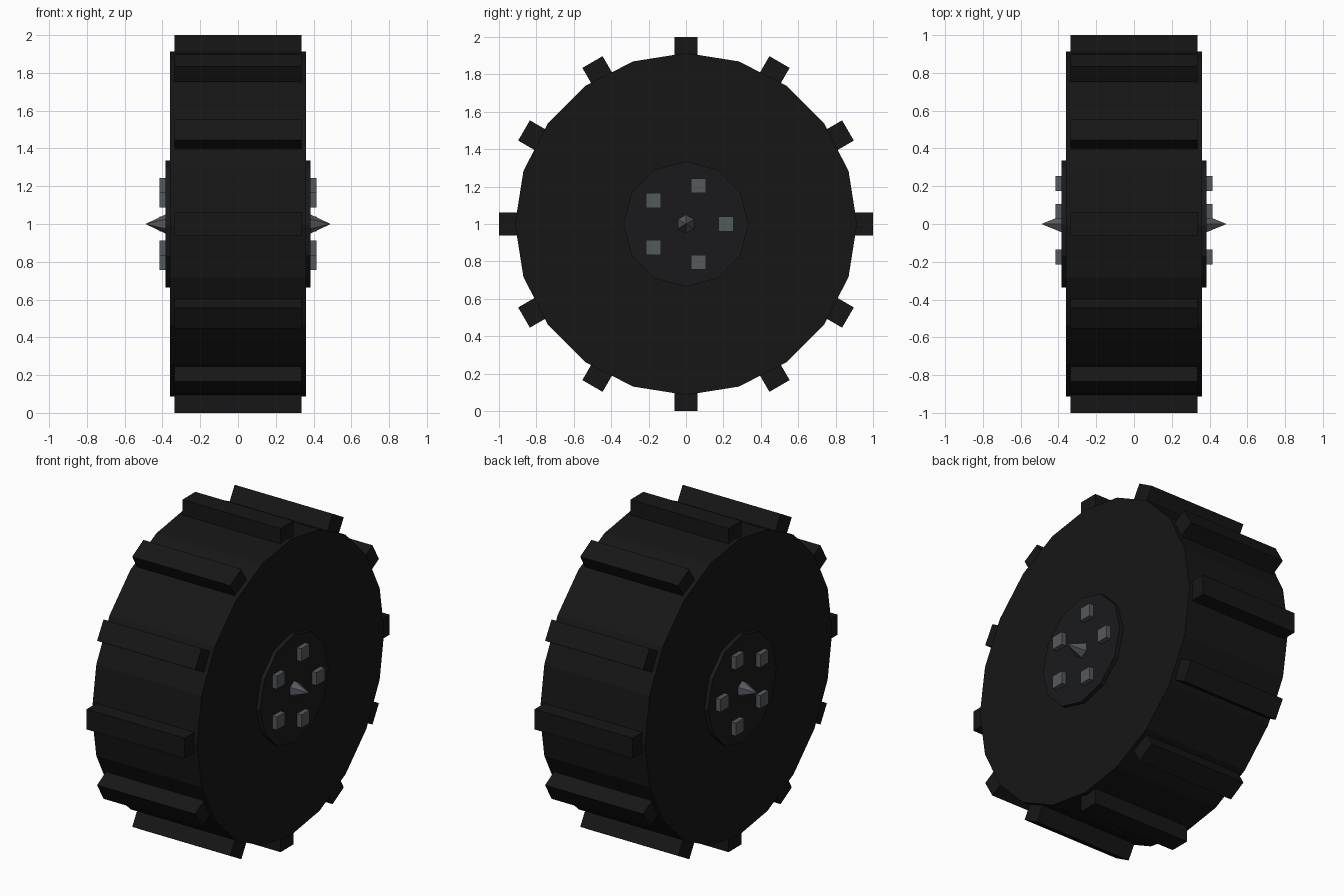
import bpy
from math import pi, sin, cos
from mathutils import Matrix

if "Cube" in bpy.data.objects:
    bpy.data.objects.remove(bpy.data.objects["Cube"])


def material(name, rgb):
    m = bpy.data.materials.new(name)
    m.diffuse_color = (*rgb, 1)
    m.use_nodes = True
    m.node_tree.nodes["Principled BSDF"].inputs["Base Color"].default_value = m.diffuse_color
    return m


rubber = material("rubber", (0.008, 0.008, 0.008))
dark_metal = material("dark_metal", (0.010, 0.010, 0.012))
steel = material("steel", (0.09, 0.10, 0.11))


def finish(name, mat):
    ob = bpy.context.object
    ob.name = name
    ob.data.materials.append(mat)
    bpy.ops.object.transform_apply(location=True, rotation=True, scale=True)
    return ob


def disc(name, sides, r1, r2, x0, x1, mat):
    # Tapered disc along the axle, first corner pointing up
    s = 1 if x1 > x0 else -1
    bpy.ops.mesh.primitive_cone_add(vertices=sides, radius1=r1, radius2=r2,
                                    depth=abs(x1 - x0),
                                    location=((x0 + x1) / 2, 0, 1),
                                    rotation=(0, s * pi / 2, 0))
    ob = finish(name, mat)
    ob.data.transform(Matrix.Translation((0, 0, 1))
                      @ Matrix.Rotation(pi / 2, 4, 'X')
                      @ Matrix.Translation((0, 0, -1)))


def block(name, size, loc, rot, mat):
    bpy.ops.mesh.primitive_cube_add(size=1, location=loc, rotation=(rot, 0, 0))
    bpy.context.object.scale = size
    finish(name, mat)


# Tyre body
disc("tyre", 20, 0.914, 0.914, -0.36, 0.36, rubber)

# Tread lugs
for i in range(12):
    a = i * pi / 6
    block(f"tread_lug_{i + 1}", (0.67, 0.14, 0.125),
          (0, 0.93 * cos(a), 1 + 0.93 * sin(a)), a, rubber)

# Hub cap, wheel bolts and centre spike on both sides
for s, side in ((1, "right"), (-1, "left")):
    disc(f"hub_cap_{side}", 12, 0.335, 0.335, s * 0.33, s * 0.385, dark_metal)
    disc(f"hub_spike_{side}", 6, 0.05, 0, s * 0.384, s * 0.49, steel)
    for i in range(5):
        a = i * 2 * pi / 5
        block(f"wheel_bolt_{side}_{i + 1}", (0.08, 0.08, 0.08),
              (s * 0.375, 0.215 * cos(a), 1 + 0.215 * sin(a)), 0, steel)
